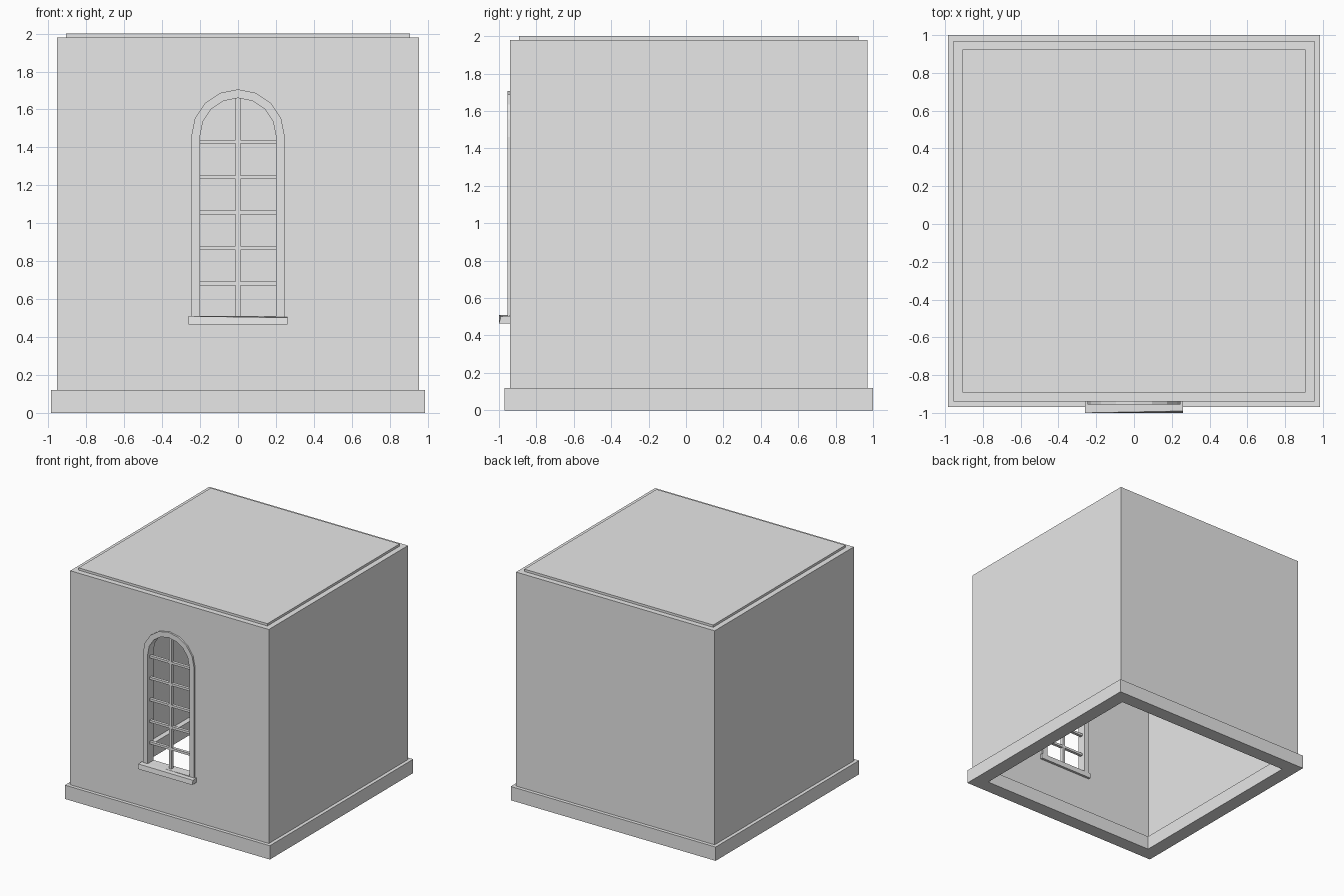
import bpy
import bmesh
from math import cos, sin, pi, radians
from mathutils import Matrix

cube = bpy.data.objects.get("Cube")
if cube:
    bpy.data.objects.remove(cube, do_unlink=True)

plaster = bpy.data.materials.new("pale_grey_plaster")
plaster.use_nodes = True
GREY = (0.8, 0.8, 0.8, 1)
plaster.diffuse_color = GREY
plaster.node_tree.nodes["Principled BSDF"].inputs["Base Color"].default_value = GREY

MID_Y = 0.015          # centre of the room, the sill pushes it back
SPRING, SILL_TOP = 1.46, 0.51


def add_object(name, mesh):
    ob = bpy.data.objects.new(name, mesh)
    bpy.context.collection.objects.link(ob)
    if not mesh.materials:
        mesh.materials.append(plaster)
    return ob


def prism(name, loops, lo, hi, upright=False):
    """Extrude flat outlines (inner ones are holes) along z, or along y if upright."""
    curve = bpy.data.curves.new(name, "CURVE")
    curve.dimensions = "2D"
    curve.fill_mode = "BOTH"
    curve.extrude = (hi - lo) / 2
    for loop in loops:
        spline = curve.splines.new("POLY")
        spline.points.add(len(loop) - 1)
        for point, (u, v) in zip(spline.points, loop):
            point.co = (u, v, 0, 1)
        spline.use_cyclic_u = True
    temp = bpy.data.objects.new(name + "_outline", curve)
    bpy.context.collection.objects.link(temp)
    graph = bpy.context.evaluated_depsgraph_get()
    mesh = bpy.data.meshes.new_from_object(temp.evaluated_get(graph))
    bpy.data.objects.remove(temp)
    move = Matrix.Translation((0, 0, (lo + hi) / 2))
    if upright:
        move = Matrix.Translation((0, (lo + hi) / 2, 0)) @ Matrix.Rotation(radians(90), 4, "X")
    bm = bmesh.new()
    bm.from_mesh(mesh)
    bm.transform(move)
    bmesh.ops.remove_doubles(bm, verts=bm.verts, dist=0.0005)
    bmesh.ops.dissolve_limit(bm, angle_limit=0.01, verts=bm.verts, edges=bm.edges)
    bmesh.ops.recalc_face_normals(bm, faces=bm.faces)
    for f in bm.faces:
        f.smooth = False
    bm.to_mesh(mesh)
    bm.free()
    return add_object(name, mesh)


def box(name, x, y, z):
    bm = bmesh.new()
    bmesh.ops.create_cube(bm, size=1)
    for v in bm.verts:
        v.co = [lo if c < 0 else hi for c, (lo, hi) in zip(v.co, (x, y, z))]
    mesh = bpy.data.meshes.new(name)
    bm.to_mesh(mesh)
    bm.free()
    return add_object(name, mesh)


def square(hx, hy):
    return [(sx * hx, MID_Y + sy * hy) for sx, sy in ((-1, -1), (1, -1), (1, 1), (-1, 1))]


def arch(r, bottom, steps=8):
    top = [(r * cos(pi * i / steps), SPRING + r * sin(pi * i / steps)) for i in range(steps + 1)]
    return [(-r, bottom), (r, bottom)] + top


# Hollow walls with the arched window opening cut through the front
walls = prism("walls", [square(0.955, 0.955), square(0.908, 0.908)], 0.02, 1.98)
cutter = prism("opening_cutter", [arch(0.22, 0.49)], -1.1, -0.7, upright=True)
cutter.hide_render = True
cut = walls.modifiers.new("opening", "BOOLEAN")
cut.operation = "DIFFERENCE"
cut.solver = "EXACT"
cut.object = cutter
bpy.context.view_layer.update()
cut_mesh = bpy.data.meshes.new_from_object(
    walls.evaluated_get(bpy.context.evaluated_depsgraph_get()))
walls.modifiers.clear()
walls.data = cut_mesh
bpy.data.objects.remove(cutter, do_unlink=True)

# Plinth ring, standing proud of the walls inside and out
prism("plinth", [square(0.985, 0.985), square(0.863, 0.863)], 0, 0.12)

# Roof slab fitted between the walls
box("roof_slab", (-0.908, 0.908), (MID_Y - 0.908, MID_Y + 0.908), (1.955, 2.0))

# Window frame and sill, passing through the wall
prism("window_frame", [arch(0.246, 0.5), arch(0.2, SILL_TOP)], -0.955, -0.876, upright=True)
sill = box("window_sill", (-0.26, 0.26), (-1.0, -0.872), (0.465, SILL_TOP))
for v in sill.data.vertices:      # slightly worn right-hand front corner
    if v.co.x > 0 and v.co.y < -0.95 and v.co.z > 0.5:
        v.co.z -= 0.008
        v.co.y += 0.01

# Glazing bars
box("upright_bar", (-0.012, 0.012), (-0.93, -0.9), (0.5, 1.67))
for i in range(5):
    z = 0.682 + i * 0.187
    box(f"cross_bar_{i + 1}", (-0.205, 0.205), (-0.928, -0.902), (z - 0.01, z + 0.01))
